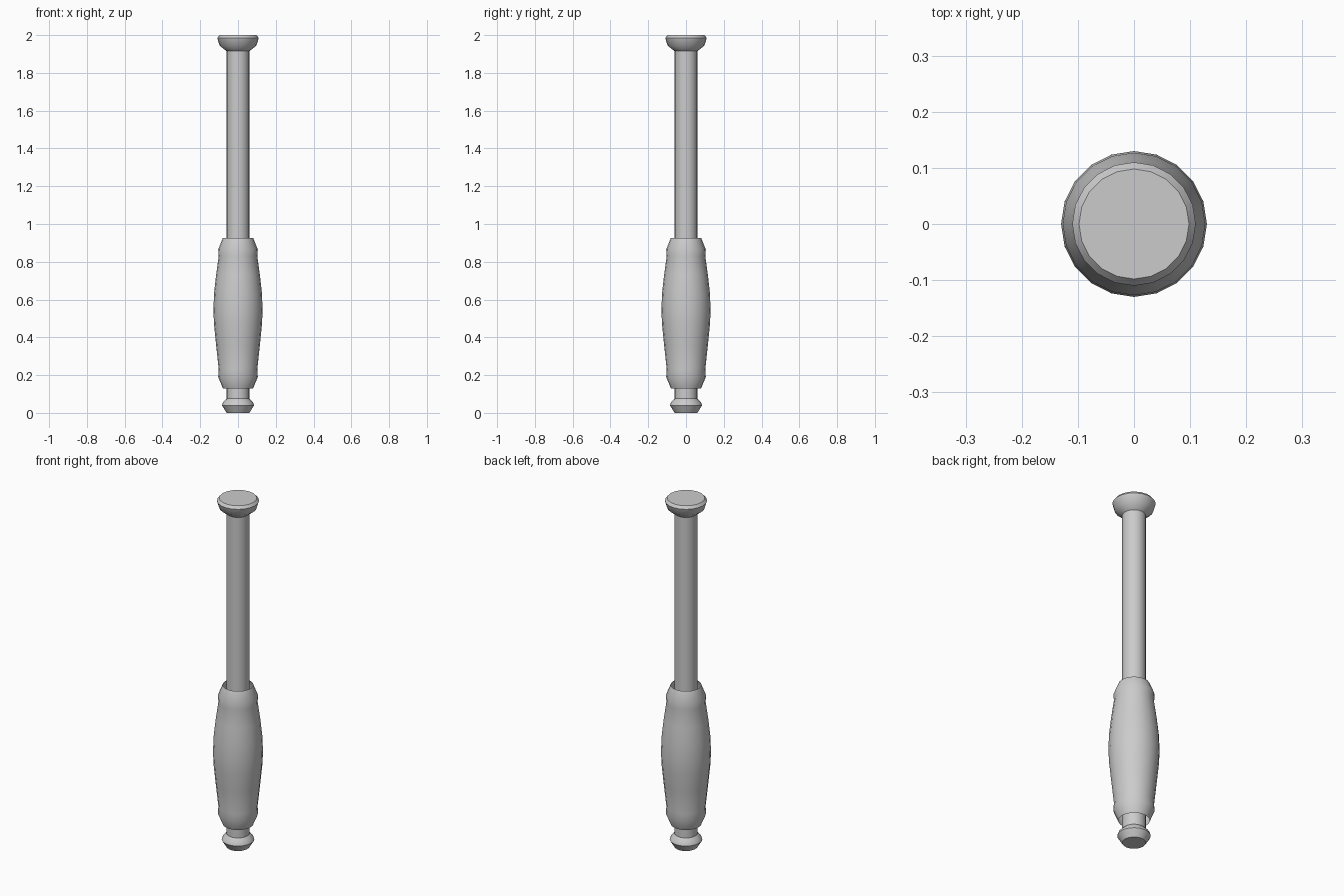
import bpy, bmesh, math

if "Cube" in bpy.data.objects:
    bpy.data.objects.remove(bpy.data.objects["Cube"])

SIDES = 20


def lathe(name, profile, cap=True):
    """Spin (radius, z) points around the z axis."""
    bm = bmesh.new()
    rings = []
    for r, z in profile:
        rings.append([bm.verts.new((r * math.cos(2 * math.pi * i / SIDES),
                                    r * math.sin(2 * math.pi * i / SIDES), z))
                      for i in range(SIDES)])
    for a, b in zip(rings, rings[1:]):
        for i in range(SIDES):
            j = (i + 1) % SIDES
            bm.faces.new((a[i], a[j], b[j], b[i]))
    if cap:
        bm.faces.new(rings[0][::-1])
        bm.faces.new(rings[-1])
    mesh = bpy.data.meshes.new(name)
    bm.to_mesh(mesh)
    bm.free()
    obj = bpy.data.objects.new(name, mesh)
    bpy.context.collection.objects.link(obj)
    bpy.context.view_layer.objects.active = obj
    obj.select_set(True)
    bpy.ops.object.shade_smooth_by_angle(angle=math.radians(40))
    obj.select_set(False)
    return obj


# Rod with a flared foot and a flat-topped head
lathe("rod", [(0.06, 0), (0.085, 0.04), (0.08, 0.055), (0.06, 0.075),
              (0.06, 1.915), (0.098, 1.945), (0.11, 1.985), (0.098, 2.0)])

# Barrel-shaped hand grip, open sleeve around the rod
lathe("grip", [(0.08, 0.13), (0.105, 0.19), (0.102, 0.23), (0.116, 0.36),
               (0.127, 0.47), (0.13, 0.54), (0.127, 0.63), (0.116, 0.73),
               (0.102, 0.83), (0.105, 0.865), (0.08, 0.927)], cap=False)
